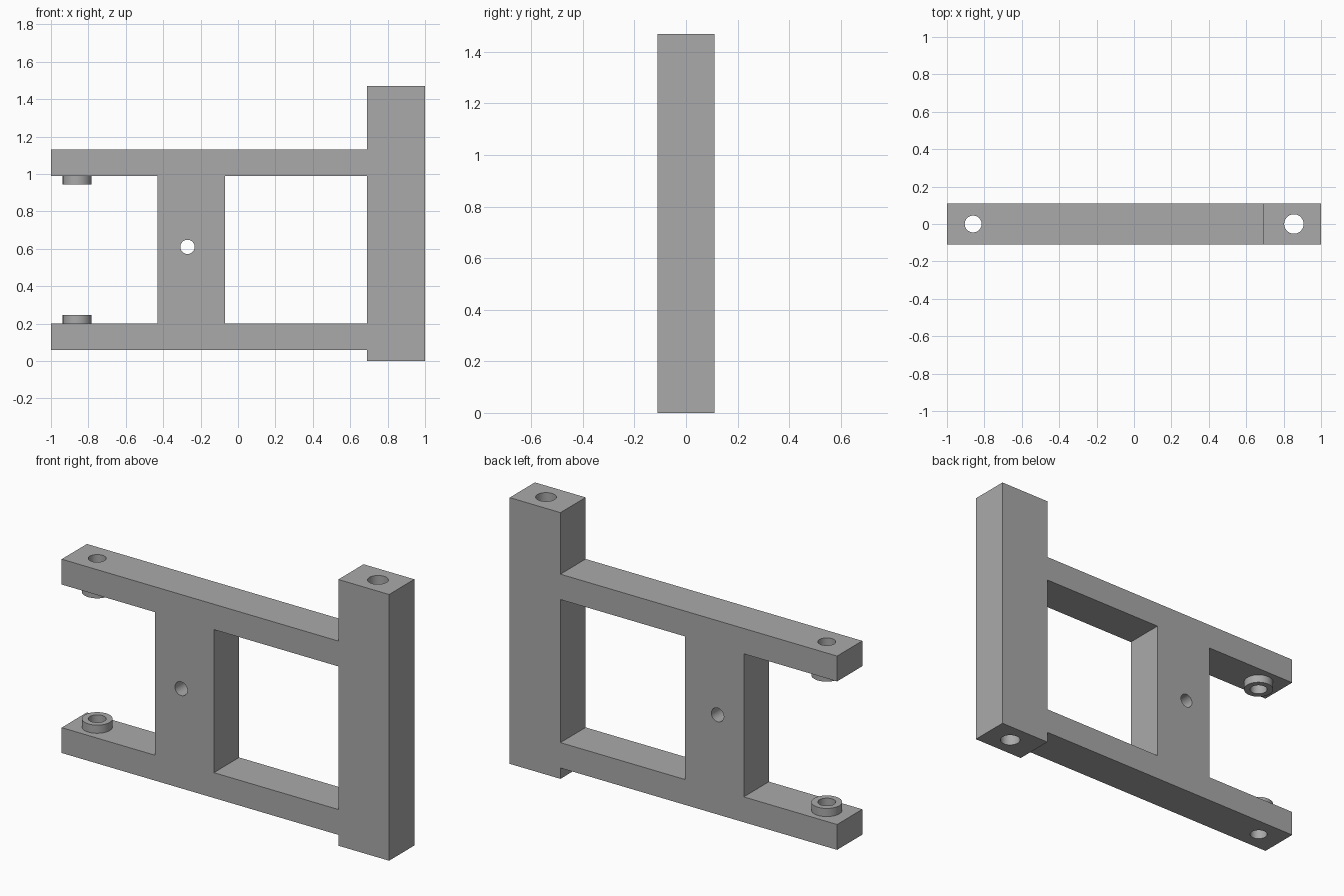
import bpy, bmesh, math
from mathutils import Matrix

if "Cube" in bpy.data.objects:
    bpy.data.objects.remove(bpy.data.objects["Cube"], do_unlink=True)

HALF_DEPTH = 0.11
PIN_X, POST_X = -0.86, 0.855

grey = bpy.data.materials.new("plain grey")
grey.use_nodes = True
colour = (0.40, 0.40, 0.40, 1)
grey.diffuse_color = colour
grey.node_tree.nodes["Principled BSDF"].inputs["Base Color"].default_value = colour


def add_object(name, bm):
    bmesh.ops.recalc_face_normals(bm, faces=bm.faces)
    mesh = bpy.data.meshes.new(name)
    bm.to_mesh(mesh)
    bm.free()
    mesh.materials.append(grey)
    obj = bpy.data.objects.new(name, mesh)
    bpy.context.collection.objects.link(obj)
    return obj


def plate(name, outline, half_depth):
    """Extrude an (x, z) outline along y."""
    bm = bmesh.new()
    face = bm.faces.new([bm.verts.new((x, -half_depth, z)) for x, z in outline])
    moved = bmesh.ops.extrude_face_region(bm, geom=[face])["geom"]
    verts = [v for v in moved if isinstance(v, bmesh.types.BMVert)]
    bmesh.ops.translate(bm, verts=verts, vec=(0, 2 * half_depth, 0))
    return add_object(name, bm)


def cylinder(name, radius, length, centre, along_y=False):
    bm = bmesh.new()
    turn = Matrix.Rotation(math.pi / 2 if along_y else 0, 4, "X")
    bmesh.ops.create_cone(bm, cap_ends=True, segments=48, radius1=radius,
                          radius2=radius, depth=length,
                          matrix=Matrix.Translation(centre) @ turn)
    return add_object(name, bm)


def combine(target, tool, operation):
    mod = target.modifiers.new(tool.name, "BOOLEAN")
    mod.operation, mod.solver, mod.object = operation, "EXACT", tool
    bpy.context.view_layer.objects.active = target
    bpy.ops.object.modifier_apply(modifier=mod.name)
    bpy.data.objects.remove(tool, do_unlink=True)


# Frame: tall post, two arms and an upright web, in one outline
outline = [(-1, 0.06), (0.69, 0.06), (0.69, 0), (1, 0), (1, 1.47),
           (0.69, 1.47), (0.69, 1.13), (-1, 1.13), (-1, 0.99),
           (-0.43, 0.99), (-0.43, 0.2), (-1, 0.2)]
frame = plate("bracket_frame", outline, HALF_DEPTH)

# Window between web and post
window = [(-0.07, 0.2), (0.69, 0.2), (0.69, 0.99), (-0.07, 0.99)]
combine(frame, plate("window_cutter", window, 0.3), "DIFFERENCE")

# Round bosses on the facing sides of the arms
for name, z in (("lower_boss", 0.2125), ("upper_boss", 0.9775)):
    combine(frame, cylinder(name, 0.077, 0.065, (PIN_X, 0, z)), "UNION")

# Through holes in arms, post and web
combine(frame, cylinder("arm_hole", 0.045, 3, (PIN_X, 0, 0.6)), "DIFFERENCE")
combine(frame, cylinder("post_hole", 0.052, 4, (POST_X, 0, 0.7)), "DIFFERENCE")
combine(frame, cylinder("web_hole", 0.038, 1, (-0.27, 0, 0.61), True), "DIFFERENCE")

# Smooth the round walls, keep the corners sharp
bpy.ops.object.select_all(action="DESELECT")
frame.select_set(True)
bpy.context.view_layer.objects.active = frame
bpy.ops.object.shade_smooth_by_angle(angle=math.radians(30))
